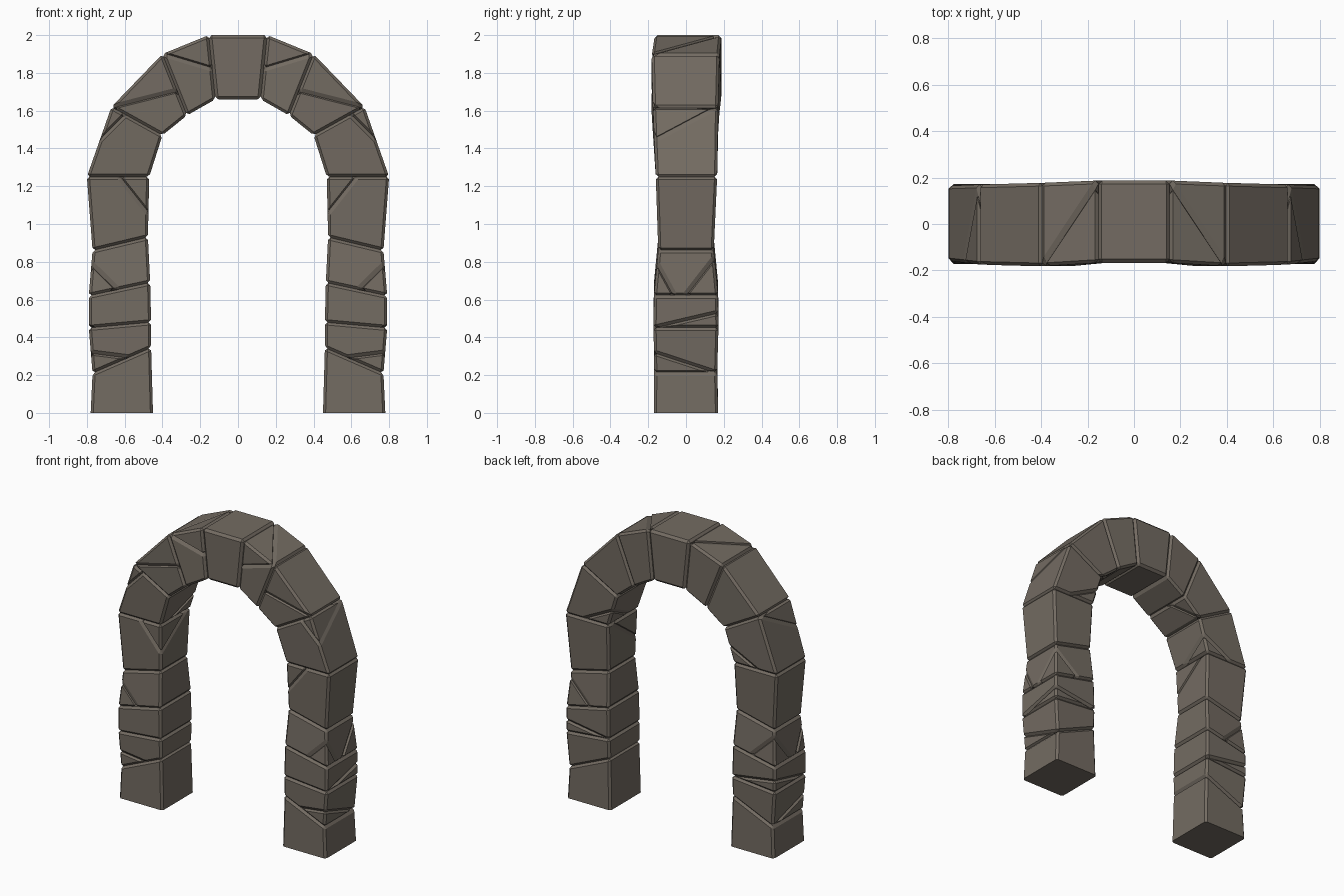
import bpy, bmesh
from mathutils import Vector

if "Cube" in bpy.data.objects:
    bpy.data.objects.remove(bpy.data.objects["Cube"])

stone_mat = bpy.data.materials.new("brown grey stone")
stone_mat.diffuse_color = (0.172, 0.148, 0.122, 1)
stone_mat.use_nodes = True
stone_mat.node_tree.nodes["Principled BSDF"].inputs["Base Color"].default_value = stone_mat.diffuse_color

# Joints up the right side: outer x, outer z, inner x, inner z, front y, back y
JOINTS = [
    (.78, 0, .45, 0, -.17, .17),
    (.77, .21, .46, .345, -.168, .165),
    (.79, .45, .46, .48, -.172, .172),
    (.79, .62, .465, .69, -.17, .17),
    (.77, .86, .477, .93, -.147, .147),
    (.80, 1.25, .47, 1.25, -.16, .165),
    (.67, 1.62, .40, 1.47, -.175, .17),
    (.40, 1.90, .27, 1.575, -.182, .177),
    (.155, 2.0, .12, 1.66, -.167, .187),
]
NAMES = ["foot", "lower_leg", "middle_leg", "knee", "upper_leg",
         "springer", "haunch", "shoulder"]
# Cracks that chip a corner off a stone: three points on each splitting plane
CRACKS = {
    "lower_leg": [((.78, -.17, .32), (.78, .17, .215), (.62, -.17, .30))],
    "middle_leg": [((.79, -.17, .45), (.79, .17, .53), (.50, .17, .49))],
    "knee": [((.78, -.155, .80), (.64, -.17, .66), (.78, -.07, .63)),
             ((.78, 0, .62), (.78, .15, .83), (.60, .17, .66))],
    "upper_leg": [((.63, -.16, 1.25), (.473, -.155, 1.05), (.47, .12, 1.25))],
    "springer": [((.735, -.165, 1.44), (.67, .17, 1.62), (.60, -.175, 1.575)),
                 ((.44, .165, 1.36), (.66, .165, 1.25), (.465, -.05, 1.26))],
    "haunch": [((.63, -.175, 1.64), (.35, -.178, 1.70), (.44, .1, 1.50))],
    "shoulder": [((.40, -.18, 1.90), (.155, .187, 2.0), (.135, -.167, 1.82))],
}


def ring(j):
    ox, oz, ix, iz, f, b = j
    return [(ox, f, oz), (ox, b, oz), (ix, b, iz), (ix, f, iz)]


def block(low, high):
    bm = bmesh.new()
    v = [bm.verts.new(p) for p in low + high]
    bm.faces.new(v[3::-1])
    bm.faces.new(v[4:])
    for i in range(4):
        k = (i + 1) % 4
        bm.faces.new((v[i], v[k], v[k + 4], v[i + 4]))
    bmesh.ops.recalc_face_normals(bm, faces=bm.faces[:])
    return bm


def half(bm, plane, inner):
    part = bm.copy()
    a, b, c = (Vector(p) for p in plane)
    bmesh.ops.bisect_plane(part, geom=part.verts[:] + part.edges[:] + part.faces[:],
                           dist=.012, plane_co=a, plane_no=(b - a).cross(c - a).normalized(),
                           clear_inner=inner, clear_outer=not inner)
    rim = [e for e in part.edges if e.is_boundary]
    if rim:
        bmesh.ops.holes_fill(part, edges=rim, sides=0)
    bmesh.ops.recalc_face_normals(part, faces=part.faces[:])
    return part


def make_stone(name, low, high, cracks=(), bevel=.014, mirror=True):
    body, pieces = block(low, high), []
    for plane in cracks:
        two = [half(body, plane, s) for s in (True, False)]
        two = [p for p in two if len(p.faces) > 3]
        two.sort(key=lambda p: abs(p.calc_volume()))
        body = two.pop()
        pieces += two
    me = bpy.data.meshes.new(name)
    out = bmesh.new()
    for p in [body] + pieces:
        # chamfer every edge except the ones standing on the ground
        edges = [e for e in p.edges
                 if max(v.co.z for v in e.verts) > .001 and len(e.link_faces) == 2]
        bmesh.ops.bevel(p, geom=edges, offset=bevel, segments=1, profile=.5,
                        affect='EDGES', clamp_overlap=True)
        tmp = bpy.data.meshes.new("piece")
        p.to_mesh(tmp)
        out.from_mesh(tmp)
        bpy.data.meshes.remove(tmp)
    out.to_mesh(me)
    me.materials.append(stone_mat)
    ob = bpy.data.objects.new(name, me)
    bpy.context.collection.objects.link(ob)
    if mirror:
        m = ob.modifiers.new("Mirror", 'MIRROR')
        m.use_mirror_merge = False


# Leg and arch stones, mirrored to the left side
for i, name in enumerate(NAMES):
    make_stone(name + "_stone", ring(JOINTS[i]), ring(JOINTS[i + 1]), CRACKS.get(name, ()))

# Keystone at the crown
top = ring(JOINTS[-1])
make_stone("keystone", top, [(-x, y, z) for x, y, z in top], bevel=.016, mirror=False)
